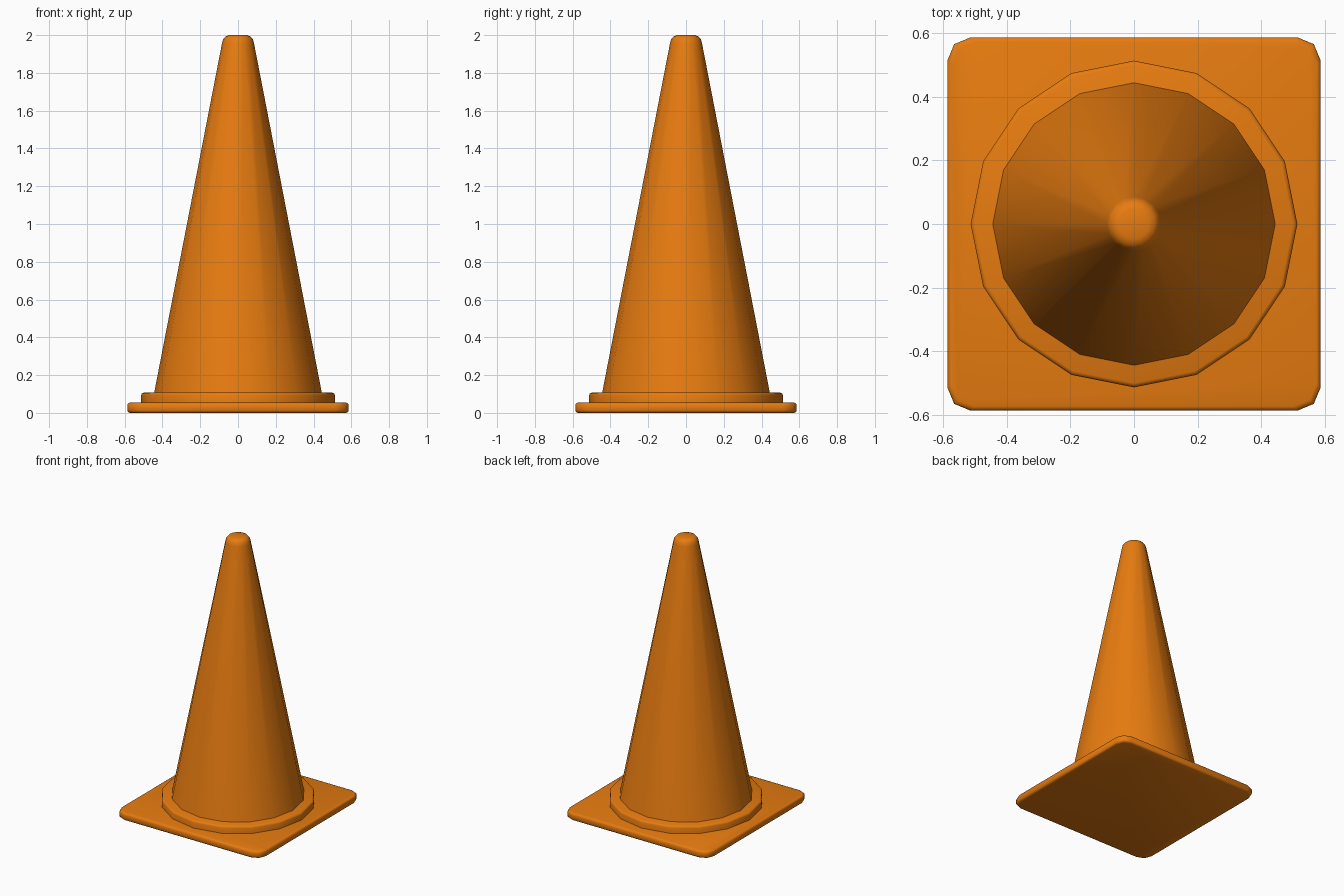
import bpy, bmesh, math

if "Cube" in bpy.data.objects:
    bpy.data.objects.remove(bpy.data.objects["Cube"])

orange = bpy.data.materials.new("cone_orange")
orange.diffuse_color = (0.8, 0.2, 0.005, 1.0)
orange.use_nodes = True
orange.node_tree.nodes["Principled BSDF"].inputs["Base Color"].default_value = orange.diffuse_color


def loft(name, rings, angle):
    """Skin a stack of (outline, z) rings and cap both ends."""
    bm = bmesh.new()
    loops = [[bm.verts.new((x, y, z)) for x, y in outline] for outline, z in rings]
    n = len(loops[0])
    for a, b in zip(loops, loops[1:]):
        for i in range(n):
            j = (i + 1) % n
            bm.faces.new((a[i], a[j], b[j], b[i]))
    bm.faces.new(loops[0][::-1])
    bm.faces.new(loops[-1])
    bmesh.ops.recalc_face_normals(bm, faces=bm.faces)
    mesh = bpy.data.meshes.new(name)
    bm.to_mesh(mesh)
    bm.free()
    mesh.materials.append(orange)
    obj = bpy.data.objects.new(name, mesh)
    bpy.context.collection.objects.link(obj)
    bpy.ops.object.select_all(action='DESELECT')
    bpy.context.view_layer.objects.active = obj
    obj.select_set(True)
    bpy.ops.object.shade_smooth_by_angle(angle=math.radians(angle))
    return obj


def circle(r, n=16):
    return [(r * math.cos(2 * math.pi * i / n), r * math.sin(2 * math.pi * i / n)) for i in range(n)]


def rounded_square(h, r=0.072):
    """Square outline with two-segment rounded corners."""
    pts = []
    for k in range(4):
        c = math.pi / 4 + k * math.pi / 2
        cx = math.copysign(h - r, math.cos(c))
        cy = math.copysign(h - r, math.sin(c))
        for s in (-1, 0, 1):
            a = c + s * math.pi / 4
            pts.append((cx + r * math.cos(a), cy + r * math.sin(a)))
    return pts


# square foot plate with softened rims
loft("base_plate", [(rounded_square(h), z) for h, z in (
    (0.573, 0.0), (0.582, 0.004), (0.586, 0.013),
    (0.586, 0.041), (0.582, 0.05), (0.573, 0.054))], 50)

# raised collar around the cone
loft("collar", [(circle(r), z) for r, z in (
    (0.513, 0.045), (0.513, 0.094), (0.509, 0.103), (0.5, 0.107))], 50)

# tapered body with rounded tip
loft("cone_body", [(circle(r), z) for r, z in (
    (0.445, 0.1), (0.085, 1.955), (0.079, 1.978), (0.066, 1.993), (0.047, 2.0))], 50)
